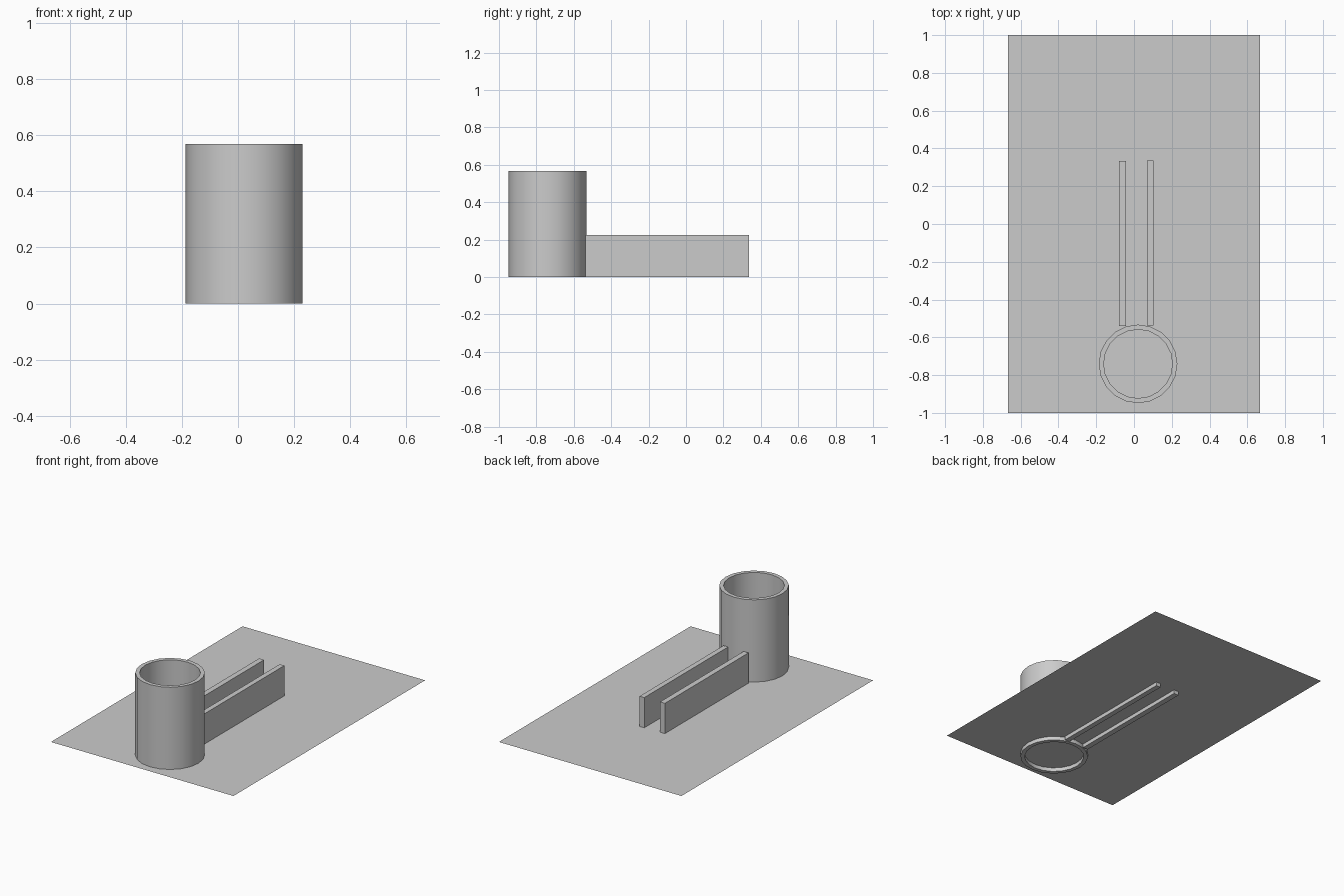
import bpy, bmesh
from math import sin, cos, pi

if "Cube" in bpy.data.objects:
    bpy.data.objects.remove(bpy.data.objects["Cube"])

CX, CY = 0.0215, -0.7405          # tube centre
R_OUT, R_IN, TUBE_H = 0.208, 0.182, 0.568
SHEET_Z, WALL_H, SIDES = 0.025, 0.225, 20


def finish(name, bm):
    bmesh.ops.recalc_face_normals(bm, faces=bm.faces[:])
    me = bpy.data.meshes.new(name)
    bm.to_mesh(me)
    bm.free()
    ob = bpy.data.objects.new(name, me)
    bpy.context.collection.objects.link(ob)
    return ob


def box(name, x0, x1, y0, y1, z0, z1):
    bm = bmesh.new()
    bmesh.ops.create_cube(bm, size=1)
    for v in bm.verts:
        v.co = (x1 if v.co.x > 0 else x0, y1 if v.co.y > 0 else y0,
                z1 if v.co.z > 0 else z0)
    return finish(name, bm)


# Thin flat sheet; the other parts poke slightly through it
bm = bmesh.new()
bm.faces.new([bm.verts.new((x, y, SHEET_Z)) for x, y in
              ((-0.667, -1), (0.667, -1), (0.667, 1), (-0.667, 1))])
finish("base_sheet", bm)

# Hollow tube: rectangular section swept around the axis
bm = bmesh.new()
section = [(R_OUT, 0), (R_OUT, TUBE_H), (R_IN, TUBE_H), (R_IN, 0)]
rings = [[bm.verts.new((CX + r * cos(2 * pi * i / SIDES),
                        CY + r * sin(2 * pi * i / SIDES), z))
          for i in range(SIDES)] for r, z in section]
for k in range(4):
    a, b = rings[k], rings[(k + 1) % 4]
    for i in range(SIDES):
        j = (i + 1) % SIDES
        bm.faces.new((a[i], a[j], b[j], b[i]))
tube = finish("tube", bm)
bpy.context.view_layer.objects.active = tube
tube.select_set(True)
bpy.ops.object.shade_smooth_by_angle(angle=pi / 6)

# Two thin parallel walls running back from the tube
box("left_wall", -0.079, -0.043, -0.540, 0.333, 0, WALL_H)
box("right_wall", 0.069, 0.103, -0.538, 0.337, 0, WALL_H)
